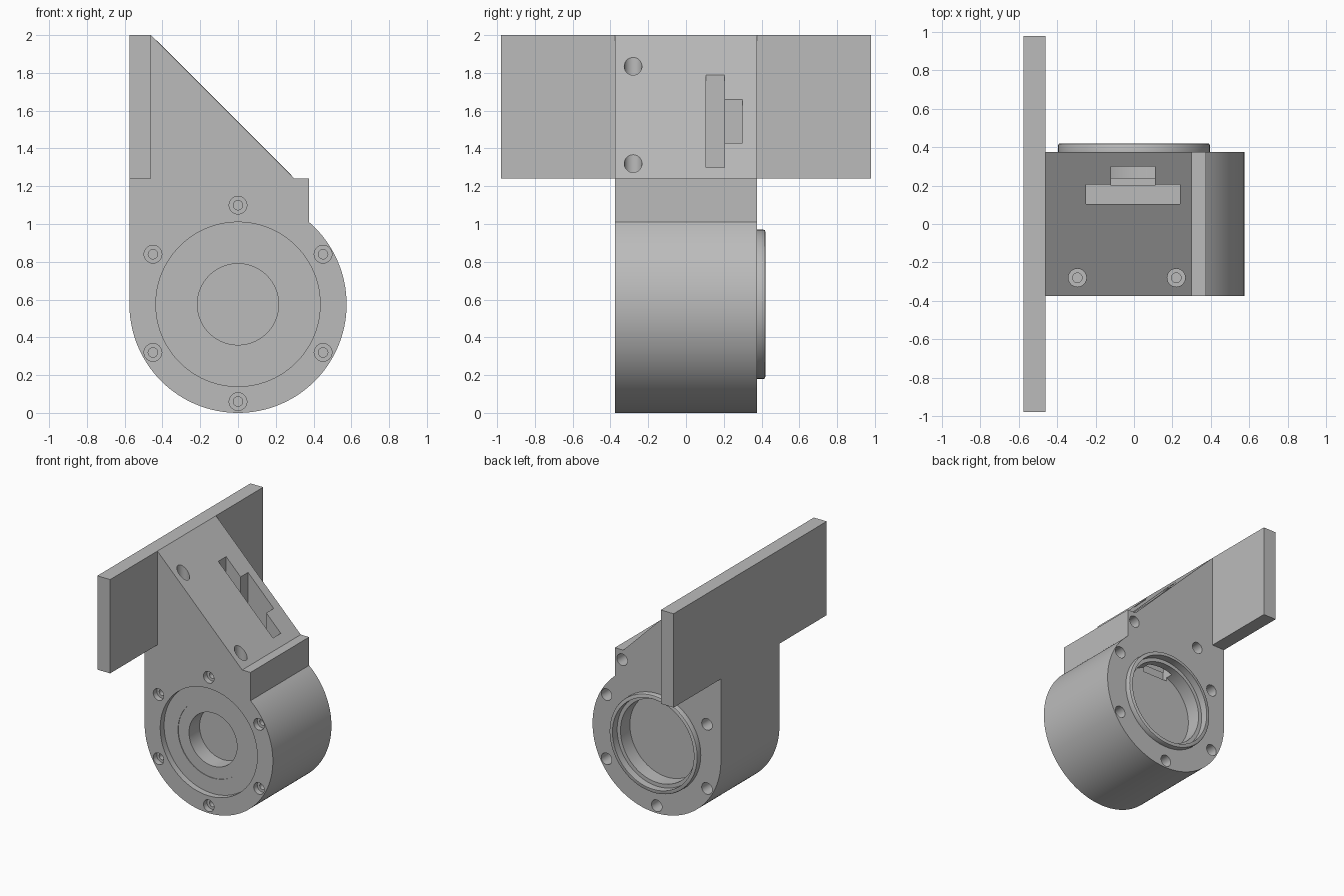
import bpy, bmesh, math
from mathutils import Matrix

if "Cube" in bpy.data.objects:
    bpy.data.objects.remove(bpy.data.objects["Cube"], do_unlink=True)

# One flat grey for the whole bracket
grey = bpy.data.materials.new("light_grey")
grey.use_nodes = True
colour = (0.5, 0.5, 0.5, 1)
grey.diffuse_color = colour
grey.node_tree.nodes["Principled BSDF"].inputs["Base Color"].default_value = colour

R = 0.575          # housing radius, also its centre height
HALF = 0.375       # half depth of the housing


def finish(name, bm):
    bmesh.ops.recalc_face_normals(bm, faces=bm.faces)
    mesh = bpy.data.meshes.new(name)
    bm.to_mesh(mesh)
    bm.free()
    obj = bpy.data.objects.new(name, mesh)
    bpy.context.collection.objects.link(obj)
    mesh.materials.append(grey)
    return obj


def prism(name, outline, y0, y1):
    bm = bmesh.new()
    face = bm.faces.new([bm.verts.new((x, y0, z)) for x, z in outline])
    new = bmesh.ops.extrude_face_region(bm, geom=[face])["geom"]
    bmesh.ops.translate(bm, vec=(0, y1 - y0, 0),
                        verts=[v for v in new if isinstance(v, bmesh.types.BMVert)])
    return finish(name, bm)


def box(name, x0, x1, y0, y1, z0, z1):
    return prism(name, [(x0, z0), (x1, z0), (x1, z1), (x0, z1)], y0, y1)


def cylinder(name, x, z, r, y0, y1, n=32):
    ring = [(x + r * math.cos(2 * math.pi * i / n), z + r * math.sin(2 * math.pi * i / n))
            for i in range(n)]
    return prism(name, ring, y0, y1)


def upright(name, x, y, r, z0, z1):
    bm = bmesh.new()
    bmesh.ops.create_cone(bm, cap_ends=True, segments=32, radius1=r, radius2=r, depth=z1 - z0,
                          matrix=Matrix.Translation((x, y, (z0 + z1) / 2)))
    return finish(name, bm)


def combine(target, tool, operation="DIFFERENCE"):
    tool.hide_render = True
    mod = target.modifiers.new("combine", "BOOLEAN")
    mod.operation = operation
    mod.solver = "EXACT"
    mod.object = tool
    bpy.context.view_layer.objects.active = target
    bpy.ops.object.modifier_apply(modifier=mod.name)
    bpy.data.objects.remove(tool, do_unlink=True)


# Housing: round below, sloped bracket above
start, end = -math.pi, math.atan2(0.436, HALF)
arc = [(R * math.cos(a), R + R * math.sin(a))
       for a in (start + (end - start) * i / 90 for i in range(91))]
housing = prism("bracket_housing",
                arc + [(HALF, 1.24), (0.30, 1.24), (-0.46, 2.0), (-R, 2.0)], -HALF, HALF)

# Mounting plate across the back of the bracket
combine(housing, box("mounting_plate", -R, -0.46, -0.98, 0.98, 1.24, 2.0), "UNION")

# Raised collar with a softened rim on the rear face
collar = cylinder("rear_collar", 0, R, 0.395, 0.3, 0.42, 96)
bevel = collar.modifiers.new("rim", "BEVEL")
bevel.width = 0.01
bevel.segments = 2
bpy.context.view_layer.objects.active = collar
bpy.ops.object.modifier_apply(modifier=bevel.name)
combine(housing, collar, "UNION")

# Rear stepped bore, front recess and shaft hole
for r, y0, y1 in [(0.365, 0.36, 0.5), (0.335, 0.24, 0.4),
                  (0.435, -0.5, -0.325), (0.31, -0.5, -0.32), (0.215, -0.5, -0.185)]:
    combine(housing, cylinder("bore", 0, R, r, y0, y1, 96))

# Front screw holes: counterbore and pilot
for i in range(6):
    a = math.pi / 6 + i * math.pi / 3
    x, z = 0.52 * math.cos(a), R + 0.005 + 0.52 * math.sin(a)
    combine(housing, cylinder("counterbore", x, z, 0.047, -0.5, -0.33))
    combine(housing, cylinder("pilot", x, z, 0.025, -0.5, -0.2))

# Rear screw holes
rear = [(0, 0.06)] + [(s * x, z) for s in (-1, 1)
                      for x, z in ((0.45, 0.32), (0.45, 0.84), (0.31, 1.16))]
for x, z in rear:
    combine(housing, cylinder("rear_hole", x, z, 0.047, 0.25, 0.5))

# Upright screw holes in the slope
for x in (-0.295, 0.22):
    surface = 1.54 - x
    combine(housing, upright("slope_counterbore", x, -0.28, 0.047, surface - 0.12, 2.1))
    combine(housing, upright("slope_pilot", x, -0.28, 0.025, surface - 0.25, 2.1))

# T-shaped slot sunk down from the slope; its stem opens into the rear bore
combine(housing, box("slot", -0.25, 0.24, 0.105, 0.205, 0.95, 2.1))
combine(housing, box("slot_stem", -0.12, 0.11, 0.2, 0.3, 0.86, 2.1))

# Smooth the round walls, keep machined edges crisp
bpy.ops.object.select_all(action="DESELECT")
housing.select_set(True)
bpy.context.view_layer.objects.active = housing
bpy.ops.object.shade_smooth_by_angle(angle=math.radians(25))
